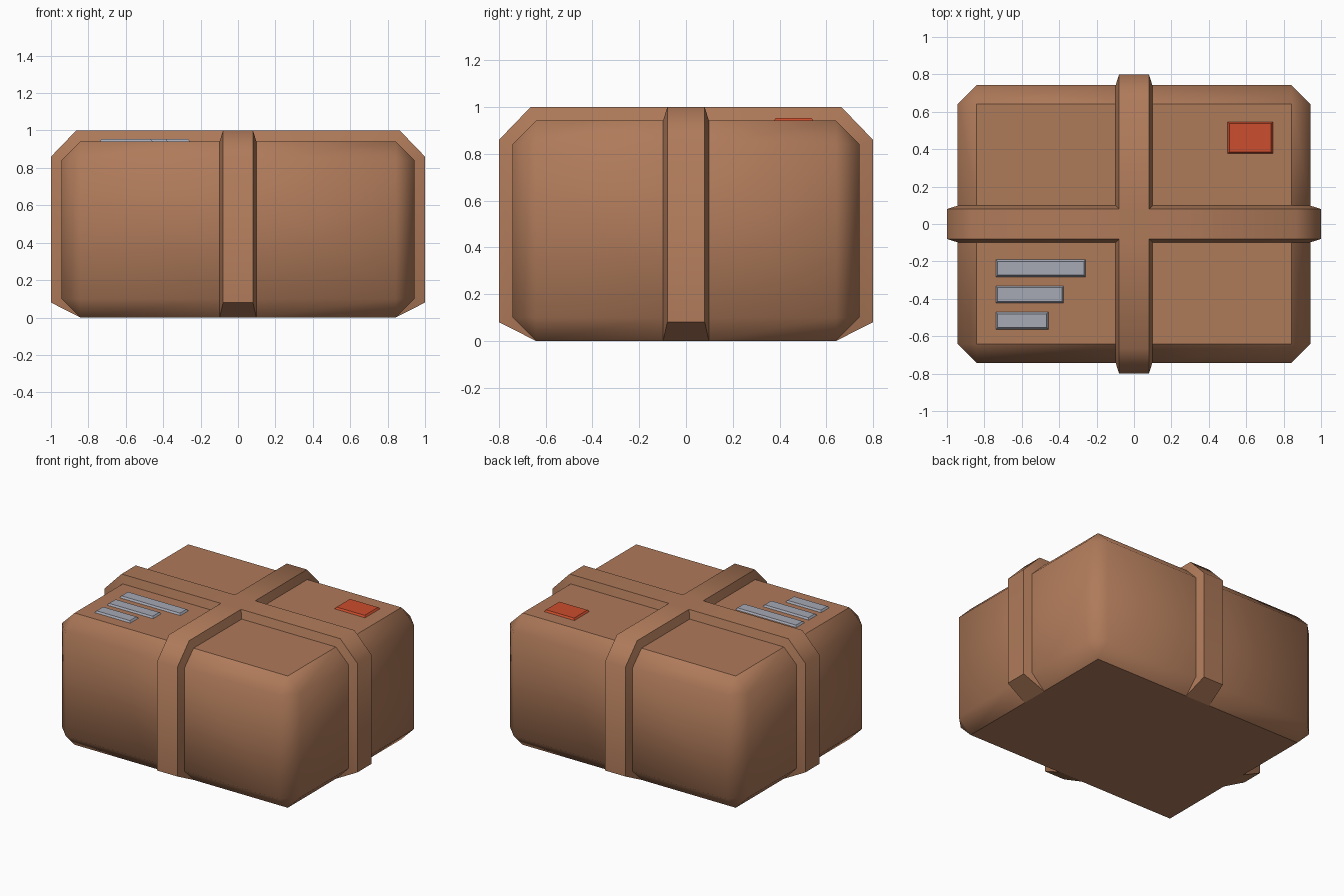
import bpy, bmesh, math
from mathutils import Vector

if "Cube" in bpy.data.objects:
    bpy.data.objects.remove(bpy.data.objects["Cube"])

BX, BY, H, C = 0.943, 0.742, 0.942, 0.1   # box half sizes, height, chamfer
W_LOW, W_TOP = 0.098, 0.08                # strap half widths


def material(name, rgb):
    m = bpy.data.materials.new(name)
    m.diffuse_color = (*rgb, 1)
    m.use_nodes = True
    m.node_tree.nodes["Principled BSDF"].inputs["Base Color"].default_value = m.diffuse_color
    return m


cardboard = material("cardboard_brown", (0.43, 0.196, 0.102))
red = material("stamp_red", (0.60, 0.074, 0.026))
grey = material("label_grey", (0.38, 0.395, 0.46))


def make_object(name, bm, mat):
    mesh = bpy.data.meshes.new(name)
    bm.to_mesh(mesh)
    bm.free()
    mesh.materials.append(mat)
    obj = bpy.data.objects.new(name, mesh)
    bpy.context.collection.objects.link(obj)
    return obj


# Chamfered parcel body
bm = bmesh.new()
bmesh.ops.create_cube(bm, size=1)
for v in bm.verts:
    v.co = Vector((v.co.x * 2 * BX, v.co.y * 2 * BY, (v.co.z + 0.5) * H))
bmesh.ops.bevel(bm, geom=bm.edges[:], offset=C, offset_type='OFFSET',
                segments=1, affect='EDGES', profile=0.5)

# Cut the strap outlines into the body
for axis in (0, 1):
    for side in (-1, 1):
        p = Vector((0, 0, 0))
        p[axis] = 1
        bmesh.ops.bisect_plane(bm, geom=bm.verts[:] + bm.edges[:] + bm.faces[:],
                               plane_co=p * side * W_LOW, plane_no=p)
bm.normal_update()


def in_strap(f):
    c = f.calc_center_median()
    return min(abs(c.x), abs(c.y)) < W_LOW - 0.01 and f.normal.z > -0.9


# Raise the crossing straps, fading into the bottom edge
REMAP = (
    {W_LOW: W_TOP, BX - C: 0.865, BX: 1.0},
    {W_LOW: W_TOP, BY - C: 0.665, BY: 0.8},
    {C: 0.08, H - C: 0.86, H: 1.0},
)
region = [f for f in bm.faces if in_strap(f)]
new = bmesh.ops.extrude_face_region(bm, geom=region)["geom"]
old = [f for f in region if f.is_valid]
if old:
    bmesh.ops.delete(bm, geom=old, context='FACES')
for v in new:
    if not isinstance(v, bmesh.types.BMVert) or v.co.z < 0.001:
        continue
    for i in range(3):
        for a, b in REMAP[i].items():
            if abs(abs(v.co[i]) - a) < 0.002:
                v.co[i] = math.copysign(b, v.co[i])
                break
bmesh.ops.remove_doubles(bm, verts=bm.verts[:], dist=0.0005)
bmesh.ops.recalc_face_normals(bm, faces=bm.faces[:])

# Smooth chamfers; crisp strap edges and crisp top and bottom outlines
for f in bm.faces:
    f.smooth = True
for e in bm.edges:
    flat_rim = any(all(abs(v.co.z - z) < 0.001 for v in e.verts) for z in (0, H))
    e.smooth = not (flat_rim or e.calc_face_angle(0) > math.radians(50))
make_object("parcel_body_with_straps", bm, cardboard)


# Thin tapered plates on the lid
def plate(name, x0, x1, y0, y1, mat, inset=0.012, z0=H - 0.004, z1=H + 0.012):
    bm = bmesh.new()
    bmesh.ops.create_cube(bm, size=1)
    for v in bm.verts:
        up = v.co.z > 0
        t = inset if up else 0
        v.co = Vector((x1 - t if v.co.x > 0 else x0 + t,
                       y1 - t if v.co.y > 0 else y0 + t,
                       z1 if up else z0))
    make_object(name, bm, mat)


plate("red_stamp", 0.498, 0.745, 0.373, 0.548, red)
for i, (x1, y) in enumerate(((-0.255, -0.237), (-0.373, -0.377), (-0.455, -0.517))):
    plate(f"label_bar_{i + 1}", -0.742, x1, y - 0.049, y + 0.049, grey)
